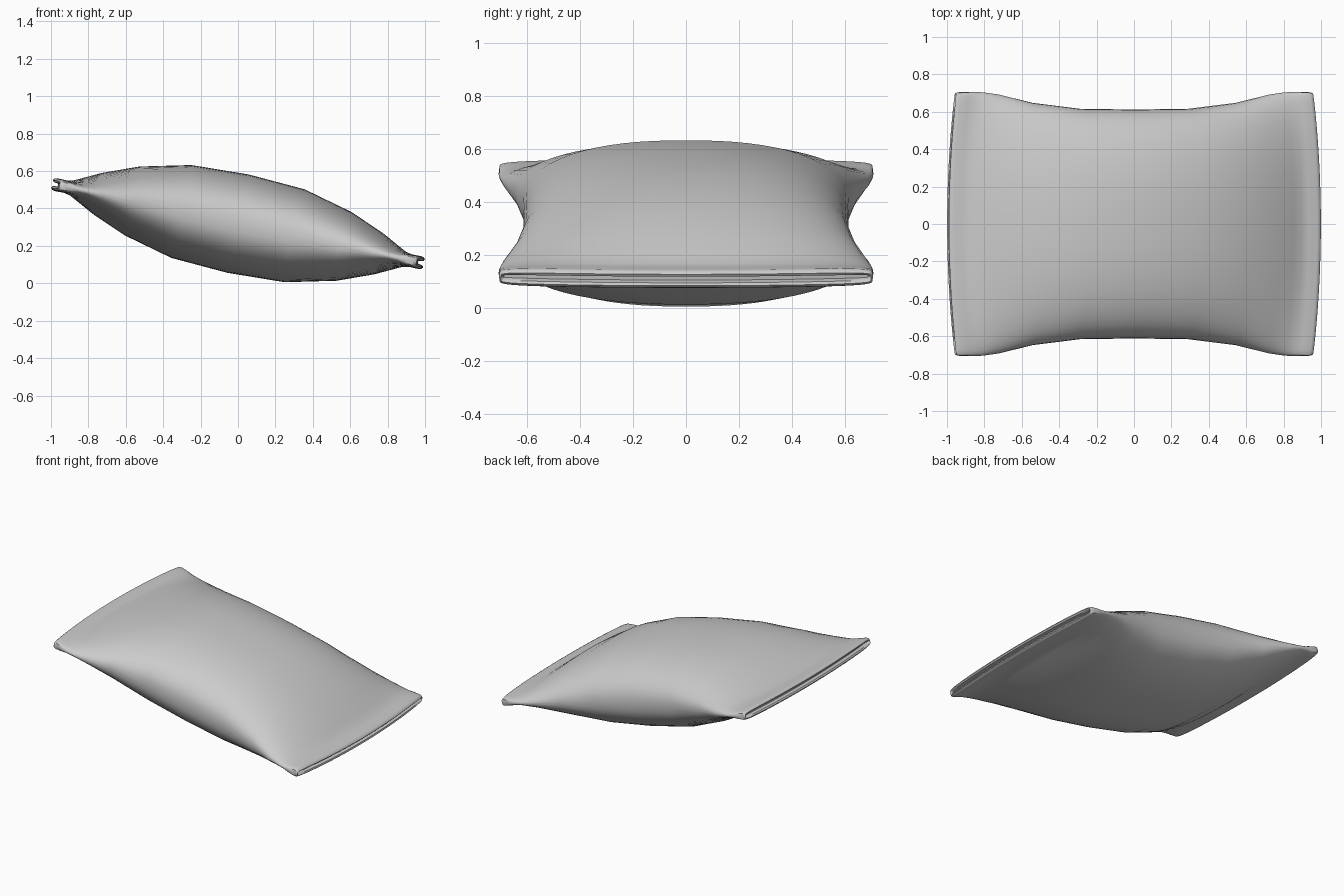
import bpy, bmesh, math

if "Cube" in bpy.data.objects:
    bpy.data.objects.remove(bpy.data.objects["Cube"])

TILT = math.atan2(0.42, 1.96)
CENTRE_Z = 0.319
SEG = 64          # points round each cross-section
BOW = 0.04        # outward curve of the two end seams

# half-length stations: position, half width, half thickness, squareness
half = [
    (0.00, 0.612, 0.269, 2.4),
    (0.31, 0.616, 0.254, 2.4),
    (0.58, 0.648, 0.188, 2.3),
    (0.77, 0.692, 0.112, 2.1),
    (0.86, 0.704, 0.066, 2.2),
    (0.91, 0.706, 0.041, 3.0),
    (0.945, 0.706, 0.034, 5.0),
    # flat end seam with rounded lips
    (0.995, 0.705, 0.035, 7.0),
    (1.010, 0.702, 0.031, 7.0),
    (1.017, 0.699, 0.022, 7.0),
    (1.012, 0.695, 0.012, 7.0),
    # groove between the two lips
    (0.985, 0.688, 0.007, 7.0),
]
stations = [(-u, a, h, n) for u, a, h, n in reversed(half[1:])] + half


def ring(bm, u, a, h, n):
    verts = []
    for i in range(SEG):
        ang = 2 * math.pi * i / SEG
        t = math.cos(ang)
        w = h * max(0.0, 1 - abs(t) ** n) ** (1 / n)
        if math.sin(ang) < 0:
            w = -w
        verts.append(bm.verts.new((u * (1 - BOW * t * t), a * t, w)))
    return verts


# stuffed body lofted through the sections
bm = bmesh.new()
rings = [ring(bm, *s) for s in stations]
for r, q in zip(rings, rings[1:]):
    for i in range(SEG):
        j = (i + 1) % SEG
        bm.faces.new((r[i], r[j], q[j], q[i]))

# groove floors, bridged upper to lower
for r in (rings[0], rings[-1]):
    for i in range(SEG // 2):
        loop = [r[i], r[i + 1], r[(SEG - i - 1) % SEG], r[(SEG - i) % SEG]]
        bm.faces.new(list(dict.fromkeys(loop)))
bmesh.ops.recalc_face_normals(bm, faces=bm.faces)

mesh = bpy.data.meshes.new("pillow")
bm.to_mesh(mesh)
bm.free()
pillow = bpy.data.objects.new("pillow", mesh)
bpy.context.collection.objects.link(pillow)
pillow.rotation_euler = (0, TILT, 0)
pillow.location = (0, 0, CENTRE_Z)

bpy.context.view_layer.objects.active = pillow
pillow.select_set(True)
bpy.ops.object.shade_smooth_by_angle(angle=math.radians(50))
